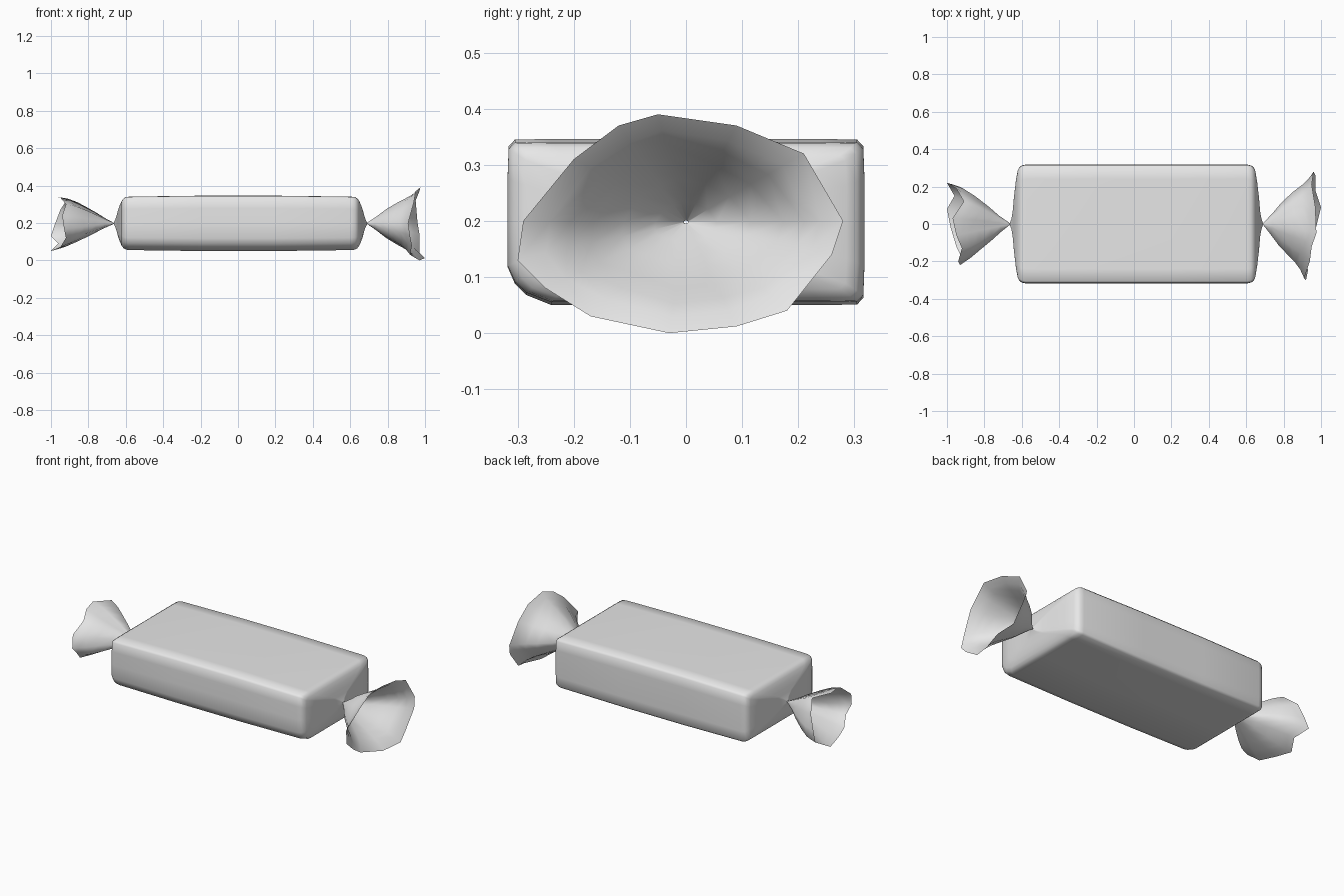
import bpy, bmesh, math

cube = bpy.data.objects.get("Cube")
if cube:
    bpy.data.objects.remove(cube, do_unlink=True)

wrapper_grey = bpy.data.materials.new("wrapper_grey")
wrapper_grey.use_nodes = True
GREY = (0.8, 0.8, 0.8, 1)
wrapper_grey.diffuse_color = GREY
wrapper_grey.node_tree.nodes["Principled BSDF"].inputs["Base Color"].default_value = GREY

MID_Z = 0.198


def loft(name, rings):
    """Skin a list of closed rings with smooth quads."""
    bm = bmesh.new()
    rows = [[bm.verts.new(p) for p in ring] for ring in rings]
    n = len(rows[0])
    for a, b in zip(rows, rows[1:]):
        for i in range(n):
            j = (i + 1) % n
            bm.faces.new((a[i], a[j], b[j], b[i]))
    bmesh.ops.recalc_face_normals(bm, faces=bm.faces)
    for f in bm.faces:
        f.smooth = True
    mesh = bpy.data.meshes.new(name)
    bm.to_mesh(mesh)
    bm.free()
    mesh.materials.append(wrapper_grey)
    obj = bpy.data.objects.new(name, mesh)
    bpy.context.collection.objects.link(obj)
    return obj


# Body: bar section with crisp edges and a softened lower front edge
section = [(0.318, 0), (0.318, 0.08), (0.316, 0.135), (0.305, 0.147), (0.24, 0.148), (0, 0.148),
           (-0.24, 0.148), (-0.305, 0.147), (-0.316, 0.135), (-0.318, 0.08), (-0.318, 0),
           (-0.318, -0.08), (-0.305, -0.11), (-0.285, -0.13), (-0.24, -0.148), (0, -0.148),
           (0.24, -0.148), (0.305, -0.147), (0.316, -0.135), (0.318, -0.08)]

# Offset from each neck, width scale, height scale
shoulder = [(0, 0.015, 0.03), (0.008, 0.08, 0.14), (0.015, 0.2, 0.28), (0.022, 0.45, 0.47),
            (0.032, 0.72, 0.66), (0.042, 0.9, 0.81), (0.052, 0.96, 0.9), (0.065, 0.985, 0.95),
            (0.085, 1, 0.965)]
LEFT_NECK, RIGHT_NECK = 0.69, -0.664
stations = [(RIGHT_NECK + d, w, h) for d, w, h in shoulder]
stations += [(-0.2, 1, 1), (0.2, 1, 1)]
stations += [(LEFT_NECK - d, w, h) for d, w, h in reversed(shoulder)]
loft("wrapped_body", [[(x, y * w, MID_Z + z * h) for y, z in section] for x, w, h in stations])


# Twisted ends: open flared skirts with pleats and a ragged rim
def twist_end(name, neck, rim, flare, pleat):
    rings = []
    for t, r in flare:
        ring = []
        for i, (x, y, z) in enumerate(rim):
            fold = 1 + pleat * math.sin(math.pi * t) * math.cos(i * 2.4)
            ring.append((neck + (x - neck) * t, y * r * fold, MID_Z + (z - MID_Z) * r * fold))
        rings.append(ring)
    return loft(name, rings)


left_rim = [(0.96, 0.28, 0.2), (0.95, 0.21, 0.32), (0.97, 0.09, 0.37), (0.975, -0.05, 0.39),
            (0.95, -0.12, 0.37), (0.94, -0.2, 0.31), (0.91, -0.29, 0.2), (0.92, -0.3, 0.13),
            (0.93, -0.25, 0.08), (0.92, -0.17, 0.03), (0.97, -0.03, 0), (1, 0.09, 0.012),
            (0.97, 0.18, 0.04), (0.97, 0.26, 0.14)]
twist_end("left_twist", LEFT_NECK, left_rim,
          [(0, 0.015), (0.18, 0.19), (0.37, 0.39), (0.6, 0.58), (0.78, 0.72), (0.9, 0.84), (1, 1)],
          0.07)

right_rim = [(-0.98, 0.21, 0.19), (-0.95, 0.19, 0.27), (-0.91, 0.12, 0.33), (-0.97, 0.03, 0.34),
             (-0.95, -0.06, 0.335), (-0.92, -0.13, 0.3), (-0.94, -0.2, 0.24), (-0.93, -0.22, 0.17),
             (-0.92, -0.18, 0.12), (-0.95, -0.12, 0.07), (-0.98, -0.02, 0.06), (-1, 0.08, 0.05),
             (-0.96, 0.15, 0.09), (-1, 0.22, 0.13)]
twist_end("right_twist", RIGHT_NECK, right_rim,
          [(0, 0.02), (0.18, 0.2), (0.37, 0.42), (0.6, 0.66), (0.78, 0.84), (0.9, 0.93), (1, 1)],
          0.1)
